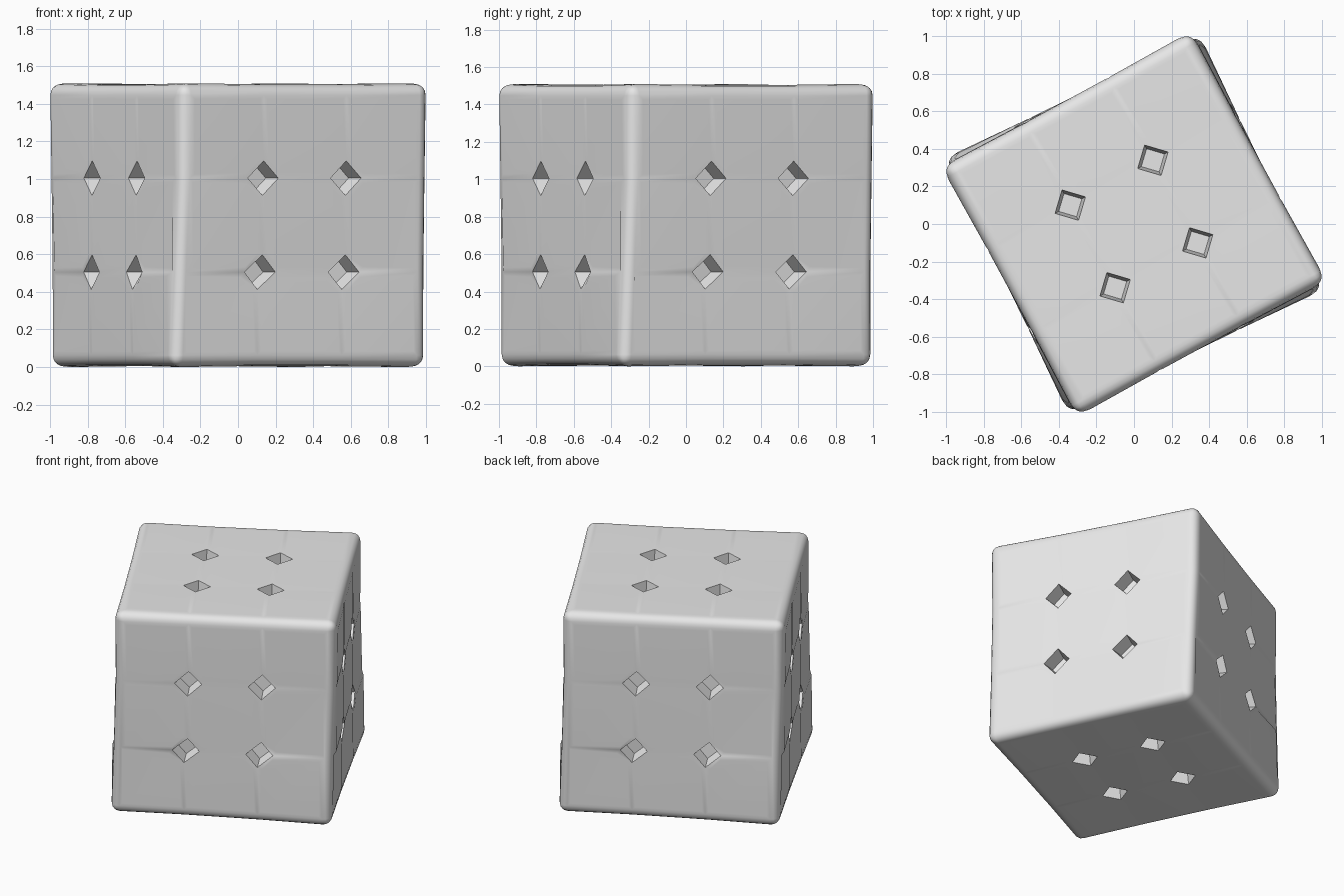
import bpy, bmesh, math
from mathutils import Matrix

if "Cube" in bpy.data.objects:
    bpy.data.objects.remove(bpy.data.objects["Cube"], do_unlink=True)

HALF = 0.752        # half side of the cube
SEAM = 0.25         # distance of the seams from the centre
RISE = 0.003        # how far each tile stands proud
EDGE = 0.06         # rounding of the outer edges
LAYER_ANGLES = (26.0, 28.0, 28.5)   # bottom, middle, top

grey = bpy.data.materials.new("plain grey")
grey.use_nodes = True
grey.diffuse_color = (0.8, 0.8, 0.8, 1)
grey.node_tree.nodes["Principled BSDF"].inputs["Base Color"].default_value = (0.8, 0.8, 0.8, 1)

# Rounded cube
bm = bmesh.new()
bmesh.ops.create_cube(bm, size=2 * HALF)
bmesh.ops.bevel(bm, geom=bm.edges[:], offset=EDGE, offset_type='OFFSET',
                segments=4, profile=0.5, affect='EDGES')

# Seams that split every side into three by three tiles
for axis in range(3):
    for side in (-1, 1):
        co, no = [0, 0, 0], [0, 0, 0]
        co[axis], no[axis] = side * SEAM, 1
        bmesh.ops.bisect_plane(bm, geom=bm.verts[:] + bm.edges[:] + bm.faces[:],
                               dist=1e-5, plane_co=co, plane_no=no)


def seam_count(v):
    return sum(abs(abs(c) - SEAM) < 1e-3 for c in v.co)


# Sink the seams a little
bm.normal_update()
seam_verts = [v for v in bm.verts if seam_count(v) > 0]
crossings = [v for v in seam_verts if seam_count(v) == 2]
for v, n in [(v, v.normal.copy()) for v in seam_verts]:
    v.co -= n * 0.005

# Diamond pits where two seams cross
bmesh.ops.bevel(bm, geom=crossings, offset=0.092, offset_type='OFFSET',
                segments=1, profile=0.5, affect='VERTICES')
bm.normal_update()
pits = [f for f in bm.faces if len(f.verts) == 4
        and sum(abs(abs(c) - SEAM) < 0.02 for c in f.calc_center_median()) == 2
        and f.calc_area() < 0.03]
tiles = [f for f in bm.faces if f.calc_area() > 0.1]
bmesh.ops.inset_individual(bm, faces=pits, thickness=0.022, depth=-0.10)

# Slightly raised tiles
bmesh.ops.inset_individual(bm, faces=tiles, thickness=0.03, depth=RISE)

# Turn each layer by its own small angle
low, mid, top = LAYER_ANGLES
for v in bm.verts:
    z = v.co.z
    if abs(z + SEAM) < 0.01:
        angle = (low + mid) / 2
    elif abs(z - SEAM) < 0.01:
        angle = (mid + top) / 2
    else:
        angle = low if z < -SEAM else top if z > SEAM else mid
    v.co = Matrix.Rotation(math.radians(angle), 3, 'Z') @ v.co
    v.co.z += HALF + RISE
bmesh.ops.recalc_face_normals(bm, faces=bm.faces[:])

mesh = bpy.data.meshes.new("puzzle_cube")
bm.to_mesh(mesh)
bm.free()
mesh.materials.append(grey)
cube = bpy.data.objects.new("puzzle_cube", mesh)
bpy.context.collection.objects.link(cube)

# Soft shading that keeps the pit rims crisp
bpy.ops.object.select_all(action='DESELECT')
cube.select_set(True)
bpy.context.view_layer.objects.active = cube
bpy.ops.object.shade_smooth_by_angle(angle=math.radians(35))
weighted = cube.modifiers.new("weighted_normals", 'WEIGHTED_NORMAL')
weighted.keep_sharp = True
